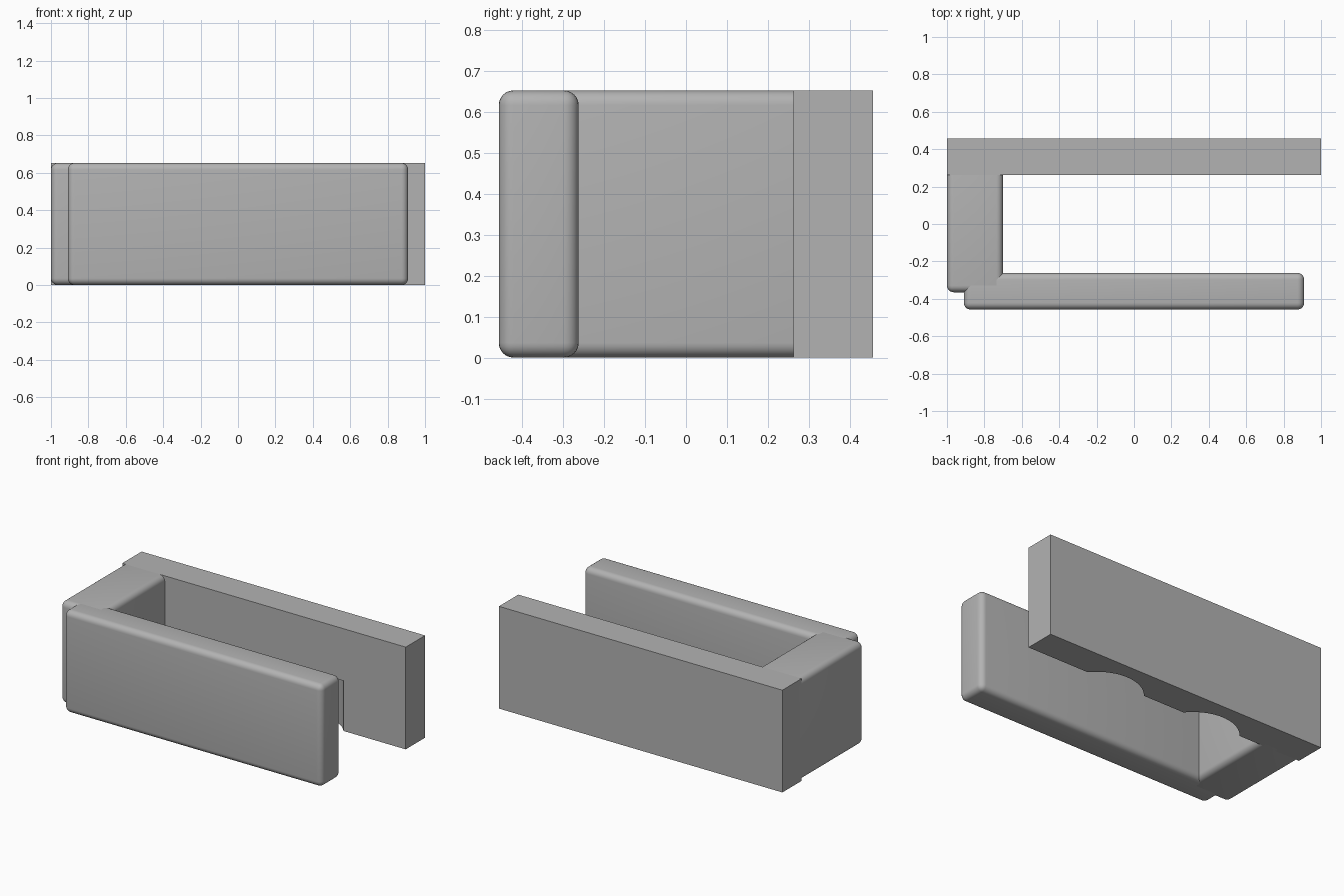
import bpy
import math
from mathutils import Matrix, Vector
import bmesh

if "Cube" in bpy.data.objects:
    bpy.data.objects.remove(bpy.data.objects["Cube"])

HEIGHT = 0.652
ROUND = 0.036

grey = bpy.data.materials.new("plain grey")
grey.use_nodes = True
colour = (0.45, 0.45, 0.45, 1)
grey.diffuse_color = colour
grey.node_tree.nodes["Principled BSDF"].inputs["Base Color"].default_value = colour


def finish(name, bm):
    mesh = bpy.data.meshes.new(name)
    bm.to_mesh(mesh)
    bm.free()
    obj = bpy.data.objects.new(name, mesh)
    bpy.context.collection.objects.link(obj)
    mesh.materials.append(grey)
    return obj


def block(name, x0, x1, y0, y1, rounding=0):
    """Upright block standing on the ground, optionally with rounded edges."""
    bm = bmesh.new()
    centre = Vector(((x0 + x1) / 2, (y0 + y1) / 2, HEIGHT / 2))
    size = Matrix.Diagonal((x1 - x0, y1 - y0, HEIGHT, 1))
    bmesh.ops.create_cube(bm, size=1, matrix=Matrix.Translation(centre) @ size)
    obj = finish(name, bm)
    if rounding:
        bevel = obj.modifiers.new("rounded edges", 'BEVEL')
        bevel.width = rounding
        bevel.segments = 6
        bpy.ops.object.select_all(action='DESELECT')
        obj.select_set(True)
        bpy.context.view_layer.objects.active = obj
        bpy.ops.object.modifier_apply(modifier=bevel.name)
        bpy.ops.object.shade_smooth_by_angle(angle=math.radians(35))
    return obj


# Sharp-edged back slab, rounded end wall and rounded front pad
back_slab = block("back_slab", -1, 1, 0.262, 0.457)
block("end_wall", -1, -0.70, -0.365, 0.32, ROUND)
block("front_pad", -0.91, 0.91, -0.457, -0.262, ROUND)

# Two round recesses in the lower half of the slab's inner face
for side, x in (("left", 0.354), ("right", -0.354)):
    bm = bmesh.new()
    bmesh.ops.create_cone(bm, cap_ends=True, segments=64, radius1=0.265, radius2=0.265,
                          depth=0.64, matrix=Matrix.Translation((x, 0.097, 0)))
    cutter = finish(side + "_recess_cutter", bm)
    cutter.hide_render = True
    cutter.hide_set(True)
    cut = back_slab.modifiers.new(side + " recess", 'BOOLEAN')
    cut.operation = 'DIFFERENCE'
    cut.solver = 'EXACT'
    cut.object = cutter
